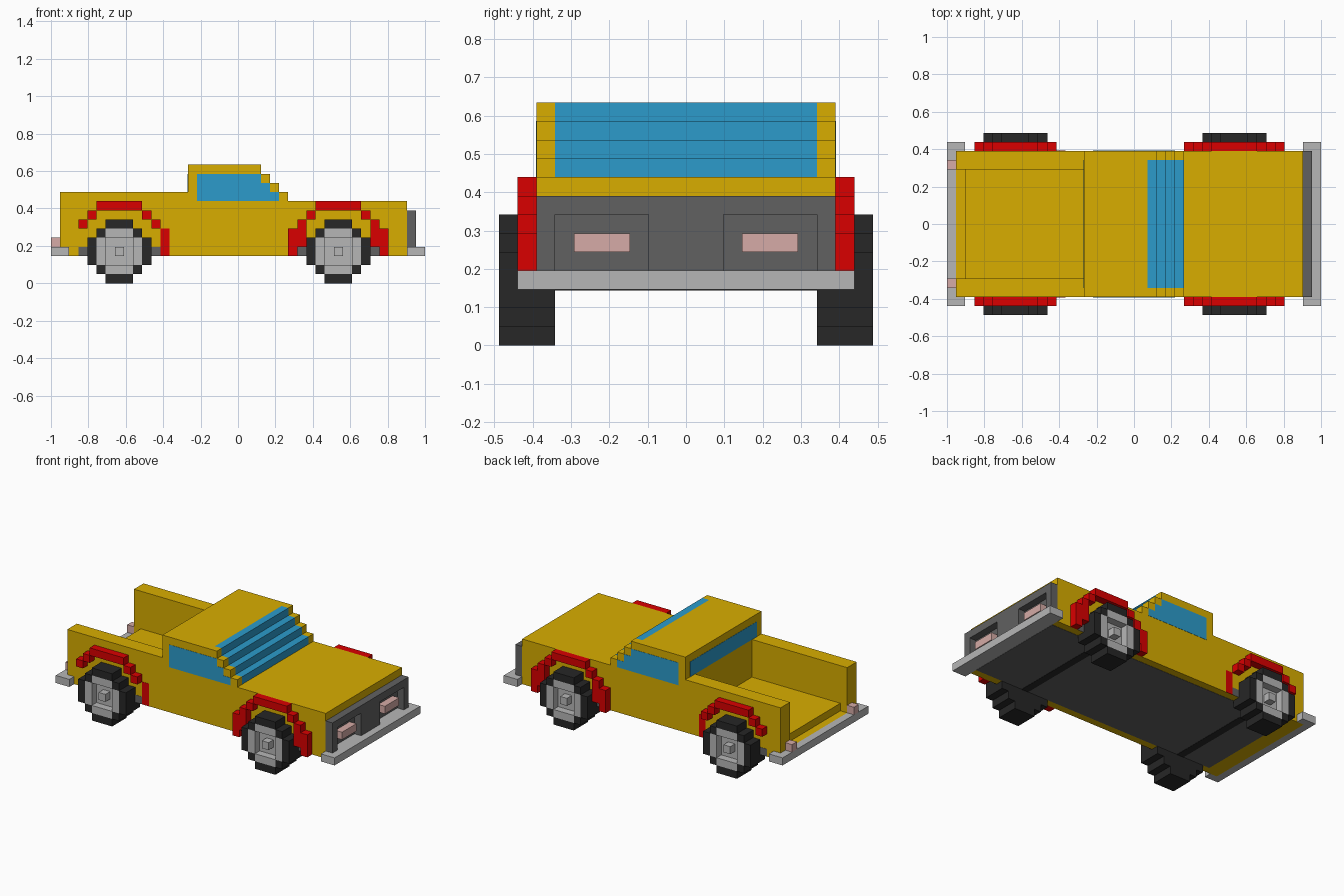
import bpy, bmesh
from mathutils import Vector

cube = bpy.data.objects.get("Cube")
if cube:
    bpy.data.objects.remove(cube, do_unlink=True)

U = 2 / 41      # one block
T = 0.03        # thin plate, in blocks


def material(name, r, g, b):
    m = bpy.data.materials.new(name)
    m.use_nodes = True
    m.diffuse_color = (r, g, b, 1)
    m.node_tree.nodes["Principled BSDF"].inputs["Base Color"].default_value = (r, g, b, 1)
    return m


YELLOW = material("yellow paint", 0.69, 0.42, 0.0)
RED = material("red trim", 0.70, 0.0, 0.0)
BLUE = material("blue glass", 0.025, 0.33, 0.60)
SILVER = material("light grey metal", 0.47, 0.47, 0.47)
GREY = material("dark grey grille", 0.12, 0.12, 0.12)
BLACK = material("black rubber", 0.02, 0.02, 0.02)
PINK = material("pale pink lamp", 0.67, 0.41, 0.385)


def point(x, y, z):
    return Vector(((x - 20.5) * U, y * U, z * U))


def finish(name, bm, *mats):
    bmesh.ops.recalc_face_normals(bm, faces=bm.faces)
    me = bpy.data.meshes.new(name)
    bm.to_mesh(me)
    bm.free()
    for m in mats:
        me.materials.append(m)
    ob = bpy.data.objects.new(name, me)
    bpy.context.collection.objects.link(ob)
    return ob


def add_box(bm, x0, x1, y0, y1, z0, z1):
    vs = bmesh.ops.create_cube(bm, size=1)["verts"]
    for v in vs:
        c = v.co
        v.co = point(x1 if c.x > 0 else x0, y1 if c.y > 0 else y0, z1 if c.z > 0 else z0)


def boxes(name, mat, *specs):
    bm = bmesh.new()
    for s in specs:
        add_box(bm, *s)
    return finish(name, bm, mat)


def both_sides(name, mat, *specs):
    """Boxes given for +y, repeated at -y."""
    for side, s in (("back", 1), ("front", -1)):
        boxes(f"{name}_{side}", mat,
              *[(a, b, min(c * s, d * s), max(c * s, d * s), e, f) for a, b, c, d, e, f in specs])


def prism(name, profile, stops, *mats):
    """Side profile (x, z) drawn out along y through the given stops."""
    bm = bmesh.new()
    rings = [[bm.verts.new(point(x, y, z)) for x, z in profile] for y in stops]
    n = len(profile)
    for a, b in zip(rings, rings[1:]):
        for i in range(n):
            j = (i + 1) % n
            bm.faces.new((a[i], a[j], b[j], b[i]))
    bm.faces.new(rings[0])
    bm.faces.new(rings[-1])
    return finish(name, bm, *mats)


# Cab and hood, with the stepped windscreen coloured on the middle section
cab_profile = [(15, 3), (39, 3), (39, 9), (26, 9), (26, 10), (25, 10), (25, 11), (24, 11),
               (24, 12), (23, 12), (23, 13), (22, 13), (15, 13)]
cab = prism("cab_and_hood", cab_profile, (-8, -7, 7, 8), YELLOW, BLUE)
for p in cab.data.polygons:
    c = p.center / U
    if abs(c.y) < 1 and 22 < c.x + 20.5 < 26.2 and c.z > 9.2 and abs(p.normal.y) < 0.5:
        p.material_index = 1

# Side and rear windows
for s, side in ((1, "back"), (-1, "front")):
    prism(f"side_window_{side}", [(16, 9), (25, 9), (25, 10), (24, 10), (24, 11), (23, 11),
                                  (23, 12), (16, 12)], (8 * s, (8 + T) * s), BLUE)
boxes("rear_window", BLUE, (15 - T, 15, -7, 7, 10, 12))

# Cargo bed
prism("bed_floor", [(1, 3), (15, 3), (15, 5), (2, 5), (2, 4), (1, 4)], (-6, 6), YELLOW)
both_sides("bed_wall", YELLOW, (1, 15, 6, 8, 3, 10))

# Underside with an axle strip between each pair of wheels
boxes("underside", GREY, (3, 39, -7, 7, 3 - T, 3))
for name, cx in (("rear", 7.5), ("front", 31.5)):
    boxes(name + "_axle", BLACK, (cx - 0.5, cx + 0.5, -7, 7, 3 - 2 * T, 3 - T))

# Grille with two recesses, lamps and bumpers
boxes("grille", GREY, (39, 40, -8, 8, 7, 8), (39, 40, -2, 2, 4, 7),
      (39, 40, 7, 8, 4, 7), (39, 40, -8, -7, 4, 7),
      (39, 39 + T, 2, 7, 4, 7), (39, 39 + T, -7, -2, 4, 7))
both_sides("headlight", PINK, (39 + T, 40, 3, 6, 5, 6))
both_sides("tail_light", PINK, (0, 1, 6, 7, 4, 5))
boxes("front_bumper", SILVER, (39, 41, -9, 9, 3, 4))
boxes("rear_bumper", SILVER, (0, 1, -9, 9, 3, 4), (1, 2, 8, 9, 3, 4), (1, 2, -9, -8, 3, 4))

# Wheels, arches and wheel wells
DISC = [(3, 0), (5, 1), (7, 2), (7, 3), (7, 4), (5, 5), (3, 6)]   # row width, row height
for name, cx in (("rear", 7.5), ("front", 31.5)):
    tyre = []
    for w, z in DISC:
        h = w / 2
        g = {1: 1.5, 5: 1.5, 2: 2.5, 3: 2.5, 4: 2.5}.get(z, 0)   # rim half width
        if g:
            tyre += [(cx - h, cx - g, 7, 10, z, z + 1), (cx + g, cx + h, 7, 10, z, z + 1),
                     (cx - g, cx + g, 7, 8.5, z, z + 1)]
        else:
            tyre.append((cx - h, cx + h, 7, 10, z, z + 1))
    rim = [(cx - 1.5, cx + 1.5, 8.5, 10, 1, 2), (cx - 1.5, cx + 1.5, 8.5, 10, 5, 6),
           (cx - 2.5, cx - 1.5, 8.5, 10, 2, 5), (cx + 1.5, cx + 2.5, 8.5, 10, 2, 5),
           (cx - 1.5, cx + 1.5, 8.5, 9, 2, 5), (cx - 0.5, cx + 0.5, 9, 10, 3, 4)]
    both_sides(name + "_tyre", BLACK, *tyre)
    both_sides(name + "_rim", SILVER, *rim)

    low = 6 if name == "rear" else 4
    arch = [(cx - 2.5, cx + 2.5, 8, 9, 8, 9)]
    for s in (1, -1):
        steps = [(2.5, 3.5, 7, 8), (3.5, 4.5, low, 7)]
        if name == "front":
            steps.append((4.5, 5.5, 3, 6))
        for a, b, z0, z1 in steps:
            arch.append((min(cx + a * s, cx + b * s), max(cx + a * s, cx + b * s), 8, 9, z0, z1))
    both_sides(name + "_arch", RED, *arch)
    both_sides(name + "_wheel_well", GREY, (cx - 4.5, cx - 3.5, 8, 8 + T, 3, 4),
               (cx + 3.5, cx + 4.5, 8, 8 + T, 3, 4))
both_sides("rear_mud_flap", RED, (12, 13, 8, 8 + T, 3, 6))
